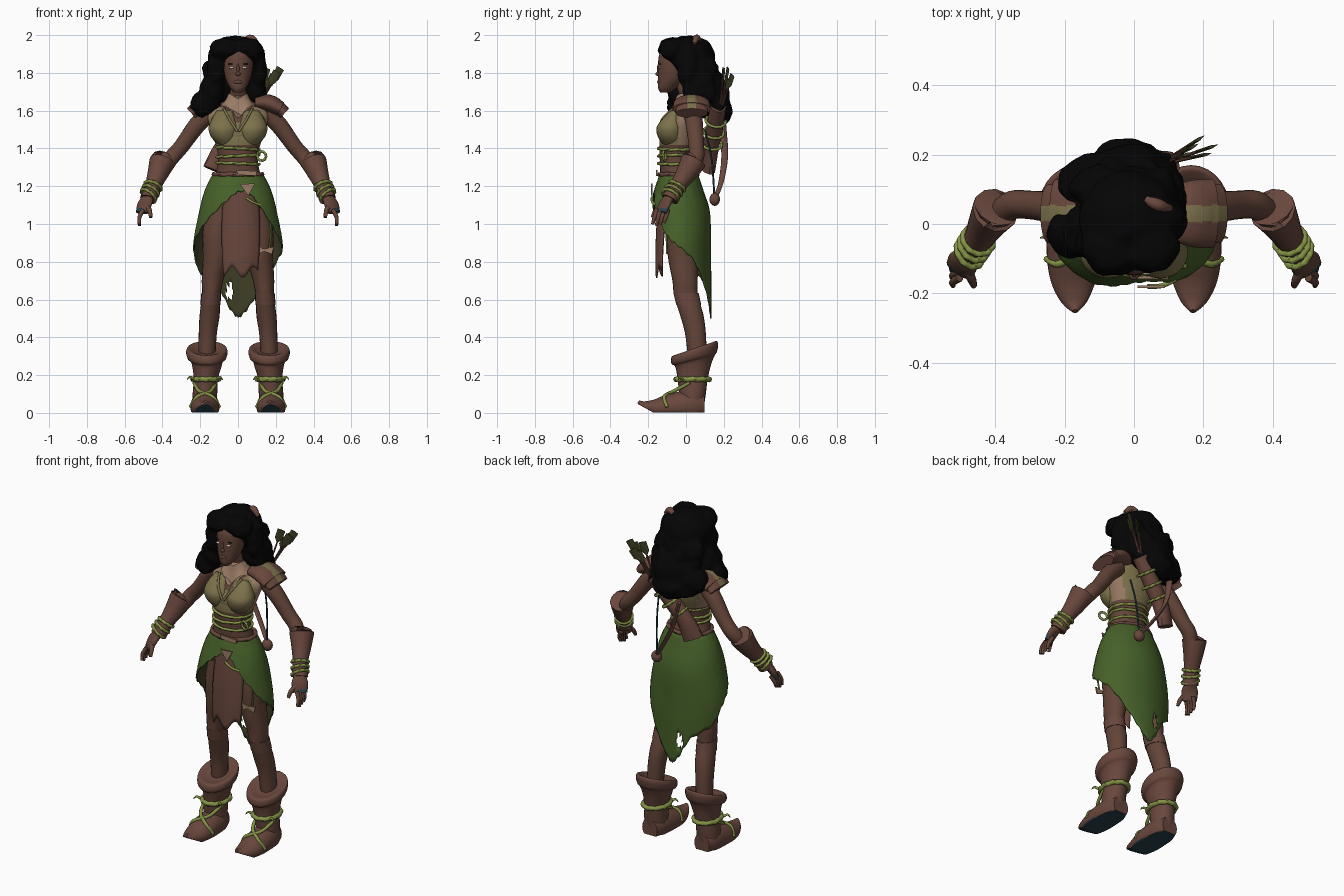
import bpy, bmesh, math, random
from mathutils import Vector, noise

random.seed(4)
if bpy.data.objects.get("Cube"):
    bpy.data.objects.remove(bpy.data.objects["Cube"])


def material(name, r, g, b):
    m = bpy.data.materials.new(name)
    m.use_nodes = True
    m.diffuse_color = (r, g, b, 1)
    node = m.node_tree.nodes["Principled BSDF"]
    node.inputs["Base Color"].default_value = (r, g, b, 1)
    node.inputs["Roughness"].default_value = 0.9
    return m


SKIN = material("skin brown", .125, .058, .04)
LEATHER = material("leather brown", .14, .063, .046)
HAIR = material("hair black", .0015, .0015, .0015)
GREEN = material("skirt green", .062, .118, .022)
OLIVE = material("top olive", .2, .165, .07)
ROPE = material("rope lime", .23, .29, .06)
TEAL = material("sole teal", .02, .055, .075)
TAN = material("collar tan", .32, .2, .13)
DARK = material("lining olive", .048, .048, .018)
WHITE = material("eye white", .6, .5, .42)


def finish(name, bm, mats, rule=None, mirror=False, recalc=True):
    """Turn a bmesh into a smooth shaded object, coloured by an optional rule."""
    if recalc:
        bmesh.ops.recalc_face_normals(bm, faces=bm.faces)
    bm.normal_update()
    if rule:
        for f in bm.faces:
            f.material_index = rule(f.calc_center_median(), f.normal)
    me = bpy.data.meshes.new(name)
    bm.to_mesh(me)
    bm.free()
    for m in mats:
        me.materials.append(m)
    ob = bpy.data.objects.new(name, me)
    bpy.context.collection.objects.link(ob)
    bpy.context.view_layer.objects.active = ob
    ob.select_set(True)
    bpy.ops.object.shade_smooth_by_angle(angle=.8)
    ob.select_set(False)
    if mirror:
        ob.modifiers.new("Mirror", 'MIRROR')
    return ob


def surface(name, rows, mats, wrap=True, loop=False, cap=True, hole=None, **kw):
    """Bridge rows of points; wrap closes each row, loop joins last row to first."""
    bm = bmesh.new()
    grid = [[bm.verts.new(p) for p in row] for row in rows]
    n = len(rows[0])
    for i in range(len(grid) if loop else len(grid) - 1):
        a, b = grid[i], grid[(i + 1) % len(grid)]
        for j in range(n if wrap else n - 1):
            k = (j + 1) % n
            if not (hole and hole((a[j].co + b[k].co) / 2)):
                bm.faces.new((a[j], b[j], b[k], a[k]))
    if cap and wrap and not loop:
        bm.faces.new(grid[0])
        bm.faces.new(grid[-1])
    return finish(name, bm, mats, recalc=wrap and cap, **kw)


def spline(pts, k):
    """Resample tuples along a Catmull-Rom curve."""
    out = []
    for i in range(len(pts) - 1):
        a, b, c, d = (Vector(pts[min(max(i + s, 0), len(pts) - 1)]) for s in (-1, 0, 1, 2))
        for j in range(k):
            t = j / k
            out.append(b + (c - a) * t / 2 + (a * 2 - b * 5 + c * 4 - d) * t * t / 2
                       + (b * 3 - a - c * 3 + d) * t ** 3 / 2)
    return out + [Vector(pts[-1])]


def loft(name, pts, mats, n=20, k=5, flat=False, warp=None, **kw):
    """Elliptic sections x, y, z, radius[, radius]; flat keeps them horizontal."""
    path = spline([p if len(p) > 4 else (*p, p[-1]) for p in pts], k)
    rows = []
    for i, p in enumerate(path):
        d = path[min(i + 1, len(path) - 1)].xyz - path[max(i - 1, 0)].xyz
        if flat:
            u, v = Vector((1, 0, 0)), Vector((0, 1, 0))
        else:
            u = d.cross(Vector((0, 0, 1))).normalized()
            v = u.cross(d).normalized()
        c = Vector(p[:3])
        r1, r2 = max(p[3], .001), max(p[4], .001)
        ring = [c + u * r1 * math.cos(a) + v * r2 * math.sin(a)
                for a in (math.tau * j / n for j in range(n))]
        rows.append([warp(q) for q in ring] if warp else ring)
    return surface(name, rows, mats, **kw)


def band(name, c, axis, r1, r2, t, mat, mirror=False):
    """Rope ring around an axis, with a braided ripple."""
    w = Vector(axis).normalized()
    u = Vector((0, 1, 0)).cross(w).normalized()
    v = w.cross(u)
    rows = []
    for i in range(40):
        a = math.tau * i / 40
        rows.append([])
        for j in range(8):
            b = math.tau * j / 8
            s = t * (1 + .15 * math.sin(b + a * 10))
            rows[-1].append(Vector(c) + u * math.cos(a) * (r1 + s * math.cos(b))
                            + v * math.sin(a) * (r2 + s * math.cos(b)) + w * s * math.sin(b))
    surface(name, rows, [mat], loop=True, mirror=mirror)


def blob(bm, c, size, rough=0):
    for p in bmesh.ops.create_icosphere(bm, subdivisions=3, radius=1)["verts"]:
        p.co = Vector(c) + Vector(size) * p.co
        p.co += noise.noise_vector(p.co * 24) * rough


def ball(name, c, size, mat, mirror=False):
    bm = bmesh.new()
    blob(bm, c, size)
    finish(name, bm, [mat], mirror=mirror)


def plate(name, outline, y, mat):
    """Thin front-facing plate from x, z points."""
    rows = [[Vector((x, y + d, z)) for x, z in outline] for d in (0, .008)]
    surface(name, rows, [mat])


# Torso, painted as a cropped top with a V neck and paler sides
def top_rule(c, n):
    neck = c.y < 0 and abs(c.x) < (c.z - 1.52) * .8
    if not 1.42 < c.z < 1.62 or neck:
        return 0
    return 2 if abs(c.x) > .09 and -.04 < c.y < .04 else 1


loft("torso", [(0, 0, .98, .15, .095), (0, -.015, 1.1, .165, .105), (0, -.03, 1.2, .14, .105),
               (0, -.05, 1.3, .11, .087), (0, -.05, 1.38, .108, .09), (0, -.03, 1.48, .138, .105),
               (0, 0, 1.57, .16, .088), (0, .02, 1.62, .13, .07), (0, .02, 1.66, .06, .05),
               (0, 0, 1.71, .043, .045), (0, -.02, 1.78, .04, .045)],
     [SKIN, OLIVE, TAN], n=48, flat=True, rule=top_rule)
loft("bust", [(.07, -.06, 1.6, .04, .02), (.075, -.07, 1.56, .062, .052), (.076, -.082, 1.51, .08, .074),
              (.072, -.082, 1.46, .07, .066), (.06, -.07, 1.42, .045, .05)], [OLIVE], flat=True, mirror=True)
ball("bust_centre", (0, -.09, 1.475), (.08, .05, .055), OLIVE)
loft("neckline_cord", [(.075, -.07, 1.61, .007), (.045, -.125, 1.555, .007), (.004, -.145, 1.49, .007)],
     [OLIVE], n=8, mirror=True)
for z, tilt in ((1.4, .06), (1.36, -.05), (1.32, .04)):
    band("waist_rope", (0, -.05, z), (tilt, 0, 1), .112, .096, .008, ROPE)
band("rope_coil", (.125, -.115, 1.36), (.3, 1, .1), .024, .024, .007, ROPE)


# Collar with a pointed front
def collar_point(q):
    return Vector((q.x, q.y, q.z - max(0, -q.y - .03) * max(0, 1 - abs(q.x) * 16) * 1.1))


loft("collar", [(0, -.005, 1.625, .09, .088), (0, -.002, 1.66, .065, .065), (0, -.003, 1.69, .05, .052)],
     [TAN], n=32, flat=True, warp=collar_point)


# Layered shoulder pads, striped on top
def pad_rule(c, n):
    return int(abs(c.y - .025) < .025 and n.z > .4)


for s, reach in ((1, 0), (.85, .022)):
    loft("shoulder_pad", [(.09 + reach, .03, 1.64, .07 * s, .03), (.16 + reach, .03, 1.64, .095 * s, .046 * s),
                          (.225 + reach, .03, 1.608 - reach, .1 * s, .04 * s)],
         [LEATHER, OLIVE], n=24, mirror=True, rule=pad_rule)

# Head and face
loft("head", [(0, -.11, 1.695, .02, .025), (0, -.1, 1.72, .042, .048), (0, -.077, 1.77, .066, .071),
              (0, -.06, 1.84, .08, .088), (0, -.05, 1.9, .078, .09), (0, -.04, 1.95, .05, .06)],
     [SKIN], n=28, flat=True)
ball("nose", (0, -.148, 1.795), (.014, .014, .011), SKIN)
ball("nose_bridge", (0, -.143, 1.82), (.008, .011, .03), SKIN)
ball("lips", (0, -.143, 1.752), (.024, .01, .011), SKIN)
ball("eye", (.034, -.139, 1.828), (.015, .008, .0065), WHITE, mirror=True)
ball("brow", (.036, -.137, 1.847), (.02, .005, .0025), HAIR, mirror=True)

# Hair: rough clumps fused into one soft mass
hair = bmesh.new()
for x, y, z, a, b, c in ((-.015, .02, 1.885, .145, .135, .115), (-.06, -.07, 1.925, .09, .08, .062),
                         (.045, -.065, 1.925, .085, .08, .062), (-.01, .07, 1.78, .15, .1, .17),
                         (-.02, .13, 1.68, .14, .1, .12), (-.115, -.04, 1.81, .05, .075, .11),
                         (-.14, -.02, 1.7, .065, .08, .1), (-.185, -.03, 1.635, .065, .07, .07),
                         (.115, .01, 1.82, .035, .06, .11), (.1, .06, 1.71, .055, .08, .08),
                         (-.13, .12, 1.64, .09, .08, .08), (-.02, .19, 1.59, .09, .06, .065)):
    blob(hair, (x, y, z), (a, b, c), .016)
for i in range(26):
    a = random.uniform(.3, 2.9)
    z = random.uniform(1.58, 1.85)
    blob(hair, (.14 * math.cos(a) - .02, .1 + .1 * math.sin(a) - (z - 1.6) * .2, z), (.04, .035, .05), .014)
hair = finish("hair", hair, [HAIR])
fuse = hair.modifiers.new("Fuse", 'REMESH')
fuse.mode = 'VOXEL'
fuse.voxel_size = .01
fuse.use_smooth_shade = True
soften = hair.modifiers.new("Soften", 'SMOOTH')
soften.iterations = 4
loft("hair_ornament", [(.035, .07, 1.975, .012), (.07, .055, 1.985, .018), (.105, .045, 1.955, .01)],
     [LEATHER], n=10)

# Arms, bracers and hands
loft("arms", [(.15, .035, 1.59, .048), (.22, .045, 1.52, .046), (.3, .055, 1.41, .041),
              (.36, .05, 1.34, .041), (.42, -.02, 1.24, .036), (.465, -.07, 1.16, .028)],
     [SKIN], mirror=True)
loft("bracers", [(.405, .03, 1.325, .05), (.4, .04, 1.335, .068), (.425, .0, 1.265, .055),
                 (.45, -.045, 1.2, .043), (.475, -.085, 1.13, .045)], [LEATHER], n=12, k=3, mirror=True)
for i in range(3):
    t = i * .012
    band("wrist_rope", (.45 + t, -.047 - t * 1.5, 1.2 - t * 2), (.4 + .2 * i, -.6, -1), .045, .045,
         .009, ROPE, True)
loft("palms", [(.47, -.08, 1.15, .026), (.492, -.11, 1.11, .045, .022), (.507, -.13, 1.06, .04, .018)],
     [SKIN, TEAL], mirror=True, rule=lambda c, n: int(c.z < 1.085 and n.x > .5))
for i in range(4):
    y = -.155 + .02 * i
    loft("finger", [(.503, y, 1.075, .012), (.522, y - .012, 1.035, .011),
                    (.522, y - .022, .99 + .008 * abs(i - 1), .008)], [SKIN], n=10, mirror=True)
loft("thumb", [(.485, -.125, 1.1, .015), (.468, -.16, 1.07, .013), (.462, -.178, 1.035, .009)],
     [SKIN], n=10, mirror=True)

# Legs with stocking bands
loft("legs", [(.085, -.01, 1.08, .08, .09), (.108, -.015, .95, .08, .09), (.116, -.015, .82, .07, .08),
              (.135, -.005, .7, .057, .067), (.142, 0, .62, .048, .063), (.15, .03, .52, .053, .062),
              (.16, .05, .42, .048, .055), (.165, .06, .3, .045, .05)], [SKIN], flat=True, mirror=True)
loft("knee_cuffs", [(.142, 0, .635, .052, .067), (.146, .015, .57, .054, .066)], [LEATHER],
     flat=True, mirror=True)


# Boots: flared shaft, folded cuff, flat sole with a raised toe
def slope(q):
    return Vector((q.x, q.y, q.z + min(max(0, q.z - .19) / .12, 1) * .34 * (q.y - .045)))


def sole(q):
    return Vector((q.x, q.y, max(q.z, .002, -.55 * (q.y + .17))))


loft("boot_shafts", [(.175, .035, .03, .062, .06), (.175, .035, .1, .065, .07), (.17, .035, .18, .064, .08),
                     (.165, .04, .24, .076, .092), (.165, .045, .275, .086, .105), (.165, .045, .29, .102, .119),
                     (.165, .045, .32, .11, .125), (.165, .045, .342, .1, .114), (.165, .05, .325, .06, .07)],
     [LEATHER], n=28, flat=True, warp=slope, mirror=True)
loft("boot_feet", [(.175, .098, .04, .05, .06), (.175, .03, .04, .072, .08), (.175, -.08, .03, .077, .072),
                   (.175, -.16, .025, .066, .05), (.172, -.22, .038, .04, .026),
                   (.17, -.252, .06, .008, .008)], [LEATHER, TEAL], n=36, k=7, mirror=True, warp=sole,
     rule=lambda c, n: int(n.z < -.75))
band("ankle_rope", (.17, .035, .178), (0, 0, 1), .068, .088, .014, ROPE, True)
for s in (-1, 1):
    loft("foot_lace", [(.175 + s * .058, .02, .16, .009), (.175 + s * .03, -.065, .115, .01),
                       (.175 - s * .04, -.115, .086, .01), (.175 - s * .078, -.1, .03, .009)],
         [ROPE], n=8, mirror=True)
    loft("rope_tail", [(.175 + s * .06, -.02, .18, .009), (.175 + s * .08, -.035, .19, .006),
                       (.175 + s * .095, -.04, .175, .002)], [ROPE], n=8, mirror=True)

# Skirt: wrapped sheet, short in front with a long torn tail
HEM = [(-180, .5), (-168, .55), (-150, .67), (-118, .75), (-98, .86), (-75, .93), (-50, 1.02), (-20, 1.12),
       (0, 1.17), (20, 1.16), (45, 1.05), (70, .93), (90, .88), (120, .8), (150, .64), (168, .54), (180, .5)]
hem = spline(HEM, 8)[:-1]
girth = spline([(1.27, .13, .1), (1.18, .175, .13), (1.06, .207, .165), (.88, .238, .17),
                (.7, .23, .172), (.48, .2, .172)], 24)
rows = []
for i in range(25):
    rows.append([])
    for j, (deg, low) in enumerate(hem):
        z = 1.265 + (low - 1.265 + .006 * math.sin(j * 1.3)) * i / 24
        g = min(girth, key=lambda q: abs(q[0] - z))
        a = math.radians(deg)
        rows[-1].append(Vector((g[1] * math.sin(a), -.038 - g[2] * math.cos(a), z)))
skirt = surface("skirt", rows, [GREEN, DARK], cap=False,
                hole=lambda c: c.y > 0 and ((c.x + .045) / .022) ** 2 + ((c.z - .64) / .04) ** 2 < 1)
solid = skirt.modifiers.new("Thickness", 'SOLIDIFY')
solid.thickness = .007
solid.material_offset = 1

# Front cloth, ragged at the end
cloth = []
for i in range(16):
    t = i / 15
    cloth.append([Vector((.015 + s * (.09 + .012 * math.sin(t * 3)),
                          -.14 - .022 * math.sin(t * 2) + (.03 + .02 * (1 - t)) * s * s,
                          1.2 - t * (.455 + .03 * math.sin(s * 5 + 1)))) for s in
                  (j / 8 - 1 for j in range(17))])
front = surface("front_cloth", cloth, [LEATHER], wrap=False)
front.modifiers.new("Thickness", 'SOLIDIFY').thickness = .008

# Belt, buckle plates and hanging charm
band("belt", (0, -.04, 1.262), (0, 0, 1), .128, .1, .012, LEATHER)
plate("buckle_upper", ((-.01, 1.285), (.1, 1.28), (.095, 1.255), (0, 1.26)), -.158, TAN)
plate("buckle_lower", ((.01, 1.21), (.09, 1.215), (.055, 1.15)), -.185, TAN)
loft("hip_cord", [(.04, -.18, 1.14, .007), (.08, -.178, 1.115, .007), (.12, -.16, 1.1, .007)], [ROPE], n=8)
loft("charm_cord", [(.17, -.11, 1.02, .005), (.175, -.105, .95, .005), (.165, -.1, .87, .005)], [ROPE], n=8)
plate("charm_bow", ((.1, .88), (.14, .868), (.19, .88), (.18, .84), (.14, .855), (.105, .84)), -.106, TAN)

# Quiver with arrows, straps and hanging pouch
axis = Vector((-.23, -.05, -.3))
loft("quiver", [(.1, .17, 1.62, .042), (0, .15, 1.5, .046), (-.085, .13, 1.39, .042, .05),
                (-.13, .115, 1.285, .035, .06)], [LEATHER], n=10)
for t in (.25, .45, .65):
    band("quiver_rope", Vector((.1, .17, 1.62)) + axis * t, axis, .052, .052, .008, ROPE)
for i in range(5):
    tip = Vector((.15 + .018 * i, .2 + .022 * (i % 3), 1.82 - .018 * ((i * 3) % 4)))
    low = Vector((.07, .17, 1.55))
    loft("arrow_shaft", [(*low, .005), (*tip, .005)], [LEATHER], n=6, k=1)
    loft("fletching", [(*low.lerp(tip, s), .005, .022 * w) for s, w in ((.74, .2), (.82, 1), (1.02, 1))],
         [DARK], n=4, k=1)
loft("pouch_strap", [(-.09, .195, 1.52, .02, .012), (-.05, .205, 1.36, .018, .01), (.03, .185, 1.22, .015, .01),
                     (.09, .155, 1.14, .012)], [LEATHER], n=8)
loft("pouch_cord", [(.11, .1, 1.5, .005), (.1, .135, 1.35, .005), (.09, .15, 1.15, .005)], [TEAL], n=6)
ball("pouch", (.09, .152, 1.13), (.032, .028, .034), LEATHER)
